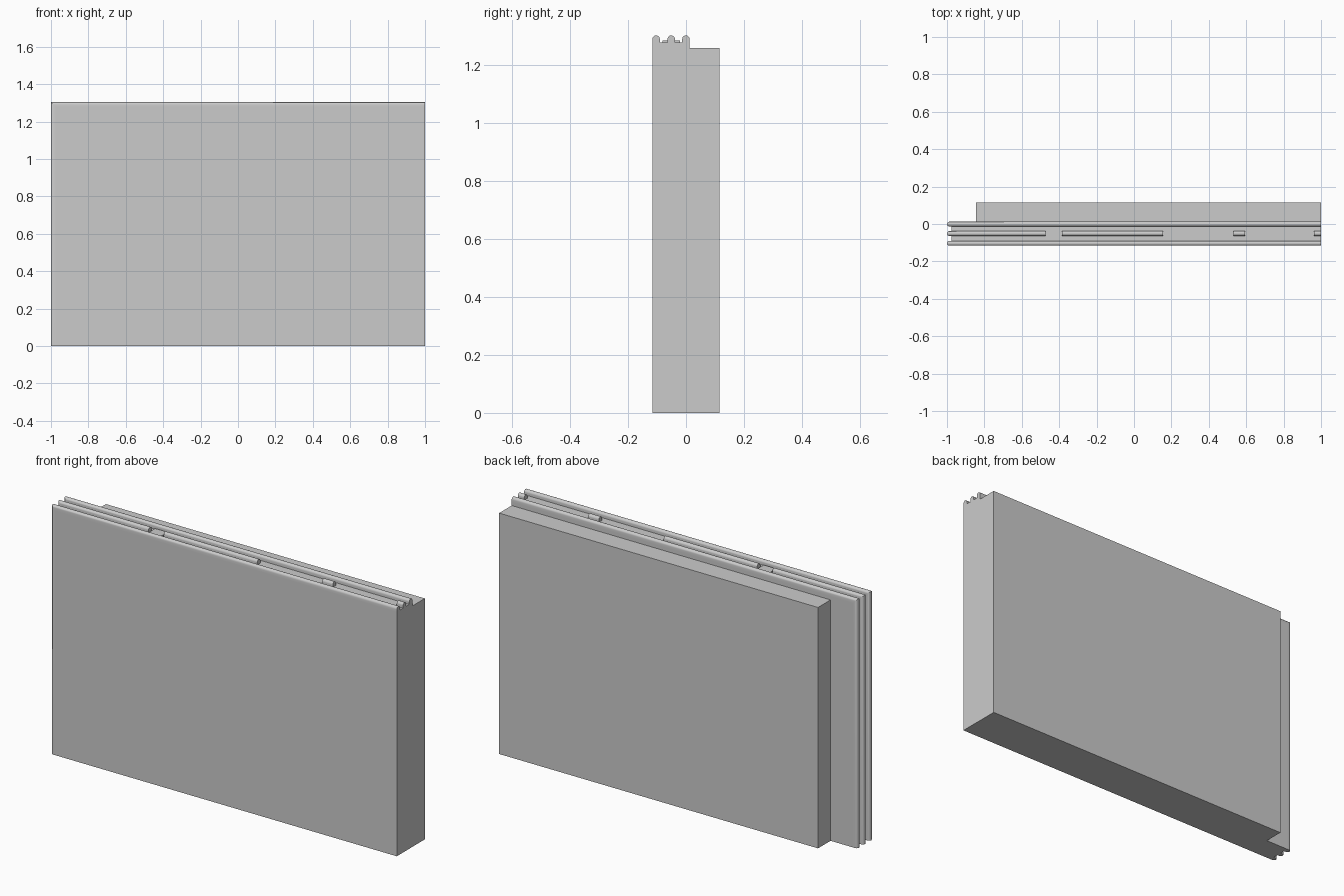
import bpy, bmesh, math

if "Cube" in bpy.data.objects:
    bpy.data.objects.remove(bpy.data.objects["Cube"])

TOP, LEFT = 1.303, -1.0      # outer extents reached by the ribs
DEPTH, R = 0.025, 0.0128     # rib height and half width
BACK, STEP = 0.116, 0.0125   # half thickness, y where the rear leaf begins


def finish(name, bm, smooth=False):
    bmesh.ops.recalc_face_normals(bm, faces=bm.faces[:])
    mesh = bpy.data.meshes.new(name)
    bm.to_mesh(mesh)
    bm.free()
    ob = bpy.data.objects.new(name, mesh)
    bpy.context.collection.objects.link(ob)
    if smooth:
        bpy.ops.object.select_all(action='DESELECT')
        ob.select_set(True)
        bpy.context.view_layer.objects.active = ob
        bpy.ops.object.shade_smooth_by_angle(angle=math.radians(35))
    return ob


def box(name, x0, x1, y0, y1, z0, z1):
    bm = bmesh.new()
    bmesh.ops.create_cube(bm, size=1)
    for v in bm.verts:
        v.co.x = x1 if v.co.x > 0 else x0
        v.co.y = y1 if v.co.y > 0 else y0
        v.co.z = z1 if v.co.z > 0 else z0
    return finish(name, bm)


def rib(name, yc, x_end, x_start=None):
    """Round-topped rib; wraps down the left edge when x_start is None."""
    prof = [(yc - R, DEPTH)]
    for i in range(11):
        a = math.pi * (1 - i / 10)
        prof.append((yc + R * math.cos(a), R - R * math.sin(a)))
    prof.append((yc + R, DEPTH))
    if x_start is None:
        path = [lambda y, d: (LEFT + d, y, 0),
                lambda y, d: (LEFT + d, y, TOP - d)]
    else:
        path = [lambda y, d: (x_start, y, TOP - d)]
    path.append(lambda y, d: (x_end, y, TOP - d))
    bm = bmesh.new()
    rings = [[bm.verts.new(f(y, d)) for y, d in prof] for f in path]
    n = len(prof)
    for a, b in zip(rings, rings[1:]):
        for i in range(n):
            j = (i + 1) % n
            bm.faces.new((a[i], a[j], b[j], b[i]))
    bm.faces.new(rings[0])
    bm.faces.new(rings[-1])
    return finish(name, bm, True)


# main slabs: front leaf carrying the ribs, stepped rear leaf
box("front_leaf", LEFT + DEPTH, 1, -BACK, STEP, 0, TOP - DEPTH)
box("rear_leaf", -0.845, 1, STEP, BACK, 0, 1.26)

# unbroken outer ribs along the top and left edges
rib("front_rib", -BACK + R, 1)
rib("rear_rib", STEP - R, 1)

# middle rib: wraps the left corner, then interrupted along the top
mid = -0.051
rib("middle_rib_corner", mid, -0.473)
for i, (a, b) in enumerate([(-0.385, 0.156), (0.531, 0.593), (0.963, 1.0)]):
    rib(f"middle_rib_piece_{i + 1}", mid, b, a)

# small plate in the first gap
box("gap_plate", -0.465, -0.393, -0.081, -0.02, TOP - DEPTH - 0.004, 1.286)
